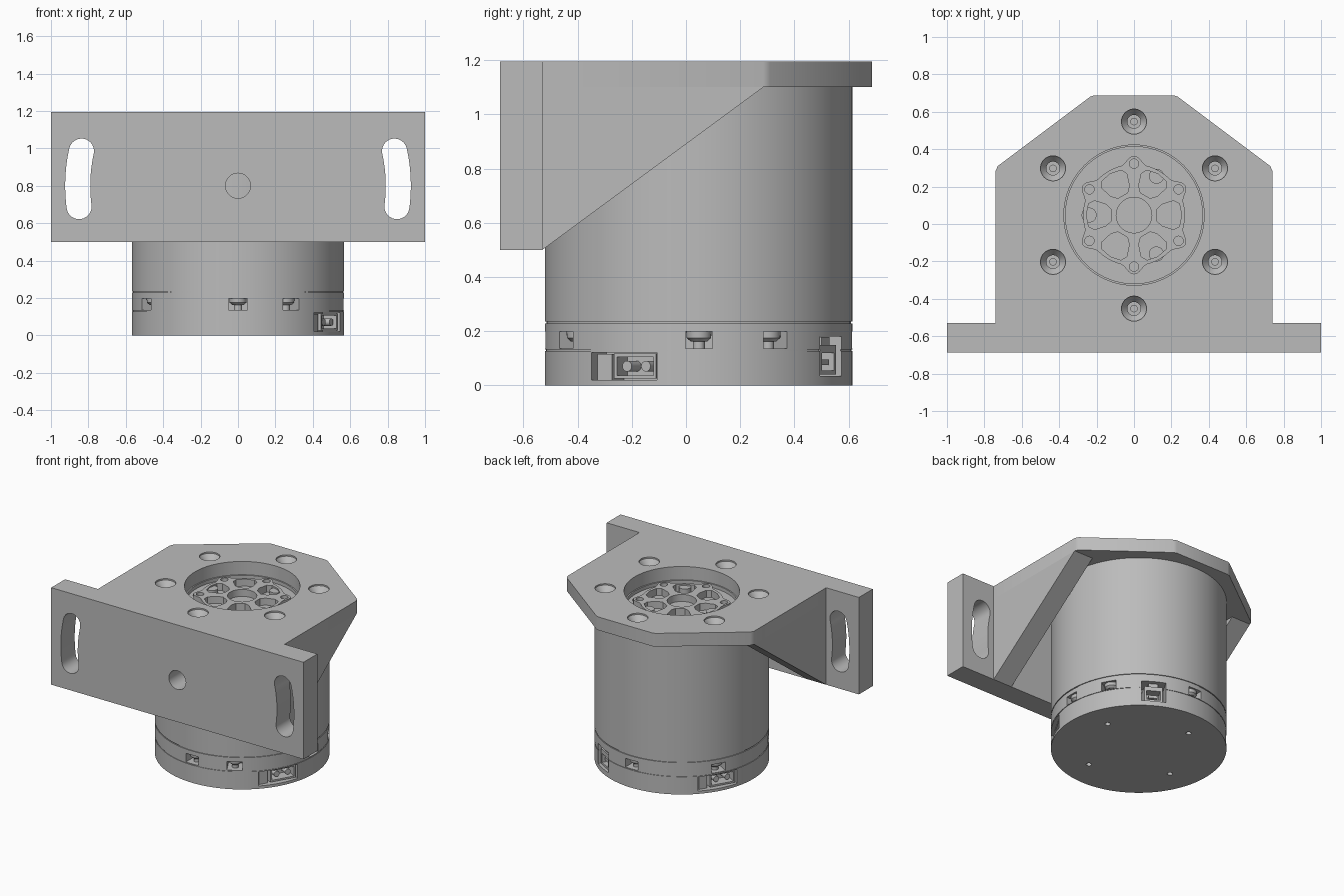
import bpy, bmesh, math
from mathutils import Matrix

cube = bpy.data.objects.get("Cube")
if cube:
    bpy.data.objects.remove(cube, do_unlink=True)

grey = bpy.data.materials.new("machined_grey")
grey.use_nodes = True
grey.diffuse_color = (0.5, 0.5, 0.5, 1)
grey.node_tree.nodes["Principled BSDF"].inputs["Base Color"].default_value = (0.5, 0.5, 0.5, 1)

CY = 0.0475      # motor axis, y
R = 0.5675       # motor radius
TOP = 1.195      # top of bracket
PLATE = 1.10     # underside of top plate
BACK = -0.53     # rear face of the mounting flange


def finish(name, bm):
    bmesh.ops.recalc_face_normals(bm, faces=bm.faces)
    me = bpy.data.meshes.new(name)
    bm.to_mesh(me)
    bm.free()
    me.materials.append(grey)
    ob = bpy.data.objects.new(name, me)
    bpy.context.collection.objects.link(ob)
    return ob


def prism(name, pts, a, b, axis="Z"):
    """Extrude a 2D outline from a to b along an axis."""
    put = {"Z": lambda u, v, w: (u, v, w),
           "Y": lambda u, v, w: (u, w, v),
           "X": lambda u, v, w: (w, u, v)}[axis]
    bm = bmesh.new()
    low = [bm.verts.new(put(u, v, a)) for u, v in pts]
    high = [bm.verts.new(put(u, v, b)) for u, v in pts]
    bm.faces.new(low)
    bm.faces.new(high)
    for i in range(len(pts)):
        j = (i + 1) % len(pts)
        bm.faces.new((low[i], low[j], high[j], high[i]))
    return finish(name, bm)


def lathe(name, profile, x=0, y=CY, steps=96):
    bm = bmesh.new()
    vs = [bm.verts.new((r, 0, z)) for r, z in profile]
    edges = [bm.edges.new(p) for p in zip(vs, vs[1:])]
    bmesh.ops.spin(bm, geom=vs + edges, cent=(0, 0, 0), axis=(0, 0, 1),
                   angle=math.tau, steps=steps, use_duplicate=False)
    bmesh.ops.remove_doubles(bm, verts=bm.verts, dist=1e-5)
    bmesh.ops.translate(bm, verts=bm.verts, vec=(x, y, 0))
    return finish(name, bm)


def rect(u0, u1, v0, v1):
    return [(u0, v0), (u1, v0), (u1, v1), (u0, v1)]


def circle(u, v, r, n=32):
    return [(u + r * math.cos(math.tau * i / n), v + r * math.sin(math.tau * i / n)) for i in range(n)]


def polar(deg, r):
    return r * math.cos(math.radians(deg)), CY + r * math.sin(math.radians(deg))


def around(ob, deg):
    """Turn a part built on +x to its angle on the motor axis."""
    ob.data.transform(Matrix.Translation((0, CY, 0)) @ Matrix.Rotation(math.radians(deg), 4, "Z"))
    return ob


def block(name, deg, r0, r1, t0, t1, z0, z1):
    return around(prism(name, rect(r0, r1, t0, t1), z0, z1), deg)


def cut(ob, cutters):
    for c in cutters:
        c.hide_render = True
        m = ob.modifiers.new("cut", "BOOLEAN")
        m.operation, m.solver, m.object = "DIFFERENCE", "EXACT", c
    bpy.context.view_layer.update()
    deps = bpy.context.evaluated_depsgraph_get()
    me = bpy.data.meshes.new_from_object(ob.evaluated_get(deps))
    ob.modifiers.clear()
    ob.data = me
    for c in cutters:
        bpy.data.objects.remove(c, do_unlink=True)


# Top plate with central opening and six countersunk holes
half = [(0.74, BACK), (0.74, 0.285), (0.728, 0.31), (0.235, 0.68), (0.215, 0.687)]
plate = prism("top_plate", half + [(-x, y) for x, y in reversed(half)], PLATE, TOP)
sink = [(0, TOP + 0.02), (0.067, TOP + 0.02), (0.067, TOP - 0.01), (0.036, TOP - 0.05),
        (0.036, PLATE - 0.02), (0, PLATE - 0.02)]
tools = [prism("opening", circle(0, CY, 0.375, 96), PLATE - 0.02, TOP + 0.02)]
for k in range(6):
    x, y = polar(30 + 60 * k, 0.5)
    tools.append(lathe("countersink", sink, x, y, 32))
    prism("plate_screw", circle(x, y, 0.02, 16), PLATE - 0.02, PLATE + 0.02)
cut(plate, tools)

# Mounting flange with centre hole and two curved slots
flange = prism("mounting_flange", rect(-1, 1, 0.5, TOP), -0.687, BACK, "Y")
tools = [prism("centre_hole", circle(0, 0.8, 0.067, 48), -0.8, -0.4, "Y")]
lo, hi, mid, w = math.radians(-7.5), math.radians(12.5), 0.857, 0.067
slot = []
for i in range(13):
    a = lo + (hi - lo) * i / 12
    slot.append(((mid + w) * math.cos(a), 0.8 + (mid + w) * math.sin(a)))
for start, c, order in ((hi, hi, 1), (lo, lo + math.pi, -1)):
    cx, cz = mid * math.cos(start), 0.8 + mid * math.sin(start)
    slot += [(cx + w * math.cos(c + math.pi * i / 12), cz + w * math.sin(c + math.pi * i / 12))
             for i in range(1, 12)]
    if order == 1:
        for i in range(13):
            a = hi + (lo - hi) * i / 12
            slot.append(((mid - w) * math.cos(a), 0.8 + (mid - w) * math.sin(a)))
for s in (1, -1):
    tools.append(prism("slot", [(s * u, v) for u, v in slot], -0.8, -0.4, "Y"))
cut(flange, tools)

# Triangular side gussets
for side, s in (("left", 1), ("right", -1)):
    prism(side + "_gusset", [(BACK, 0.5), (0.285, PLATE), (BACK, PLATE)], s * 0.59, s * 0.74, "X")

# Motor housing with a shallow seat for the output hub
SEAT = 1.075
lathe("motor_housing", [(0, 0.235), (R, 0.235), (R, PLATE), (0.366, PLATE), (0.366, SEAT), (0, SEAT)], steps=128)
lathe("housing_seam", [(0, 0.215), (R - 0.006, 0.215), (R - 0.006, 0.245), (0, 0.245)])

# Motor base with connector pockets, screw windows and underside holes
base = lathe("motor_base", [(0, 0), (R, 0), (R, 0.127), (R - 0.004, 0.127), (R - 0.004, 0.133),
                            (R, 0.133), (R, 0.228), (0, 0.228)], steps=128)
windows = [0, 30, 90, 150, -150, -90, -60]
tools = [block("power_pocket", a, 0.44, 0.7, -0.14, 0.14, 0.02, 0.122) for a in (-30, 150)]
tools.append(block("data_pocket", 60, 0.45, 0.7, -0.08, 0.08, 0.035, 0.18))
tools += [block("window", a, 0.45, 0.7, -0.05, 0.05, 0.136, 0.198) for a in windows]
tools += [prism("base_hole", circle(*polar(18 + 90 * k, 0.38), 0.018, 16), -0.05, 0.05) for k in range(4)]
cut(base, tools)

# Screws in the windows
for a in windows:
    x, y = polar(a, 0.51)
    lathe("window_screw", [(0, 0.16), (0.03, 0.162), (0.045, 0.175), (0.047, 0.2), (0, 0.2)], x, y, 24)
    prism("screw_post", circle(x, y, 0.022, 16), 0.13, 0.165)

# Power connectors: signal block, plug shell and two round pins
for a in (-30, 150):
    block("signal_block", a, 0.43, 0.53, -0.125, -0.065, 0.02, 0.115)
    shell = block("plug_shell", a, 0.43, 0.54, -0.05, 0.13, 0.025, 0.117)
    cut(shell, [block("plug_mouth", a, 0.46, 0.7, -0.038, 0.118, 0.037, 0.105)])
    for t in (0.0, 0.08):
        around(prism("plug_pin", circle(t, 0.071, 0.02, 16), 0.45, 0.53, "X"), a)

# Data connector
shell = block("data_shell", 60, 0.44, 0.55, -0.06, 0.06, 0.04, 0.15)
cut(shell, [block("data_mouth", 60, 0.49, 0.7, -0.045, 0.045, 0.055, 0.12)])
block("data_latch", 60, 0.44, 0.54, -0.03, 0.03, 0.15, 0.178)
block("data_tongue", 60, 0.48, 0.535, -0.03, 0.03, 0.075, 0.095)

# Output hub: lobed rim, spoked pockets, centre bore
outline = []
for i in range(144):
    d = 2.5 * i
    lobe = max(0, math.cos(math.radians(6 * (d - 30)))) ** 2
    outline.append(polar(d, 0.272 + 0.045 * lobe))
HUB = 1.125
hub = prism("output_hub", outline, SEAT - 0.015, HUB)
tools = [prism("bore", circle(0, CY, 0.095, 48), SEAT, 1.2)]
for k in range(6):
    d = 60 * k
    pocket = [polar(d + t, r) for t, r in ((-14, 0.125), (-21, 0.16), (-20, 0.225), (-14, 0.25), (0, 0.255),
                                           (14, 0.25), (20, 0.225), (21, 0.16), (14, 0.125), (0, 0.12))]
    tools.append(prism("pocket", pocket, SEAT, 1.2))
    tools.append(prism("hub_hole", circle(*polar(d + 30, 0.275), 0.025, 20), SEAT + 0.01, 1.2))
cut(hub, tools)
for d in (60, 180, 300):
    prism("hub_stud", circle(*polar(d, 0.24), 0.04, 32), SEAT - 0.01, HUB - 0.01)
for d in (15, 105, 195, 285):
    prism("locating_pin", circle(*polar(d, 0.325), 0.015, 16), SEAT - 0.01, SEAT + 0.008)

# Smooth curved walls, keep crisp edges
for ob in bpy.context.collection.objects:
    if ob.type == "MESH" and grey.name in ob.data.materials:
        ob.data.shade_smooth()
        ob.data.set_sharp_from_angle(angle=math.radians(30))
